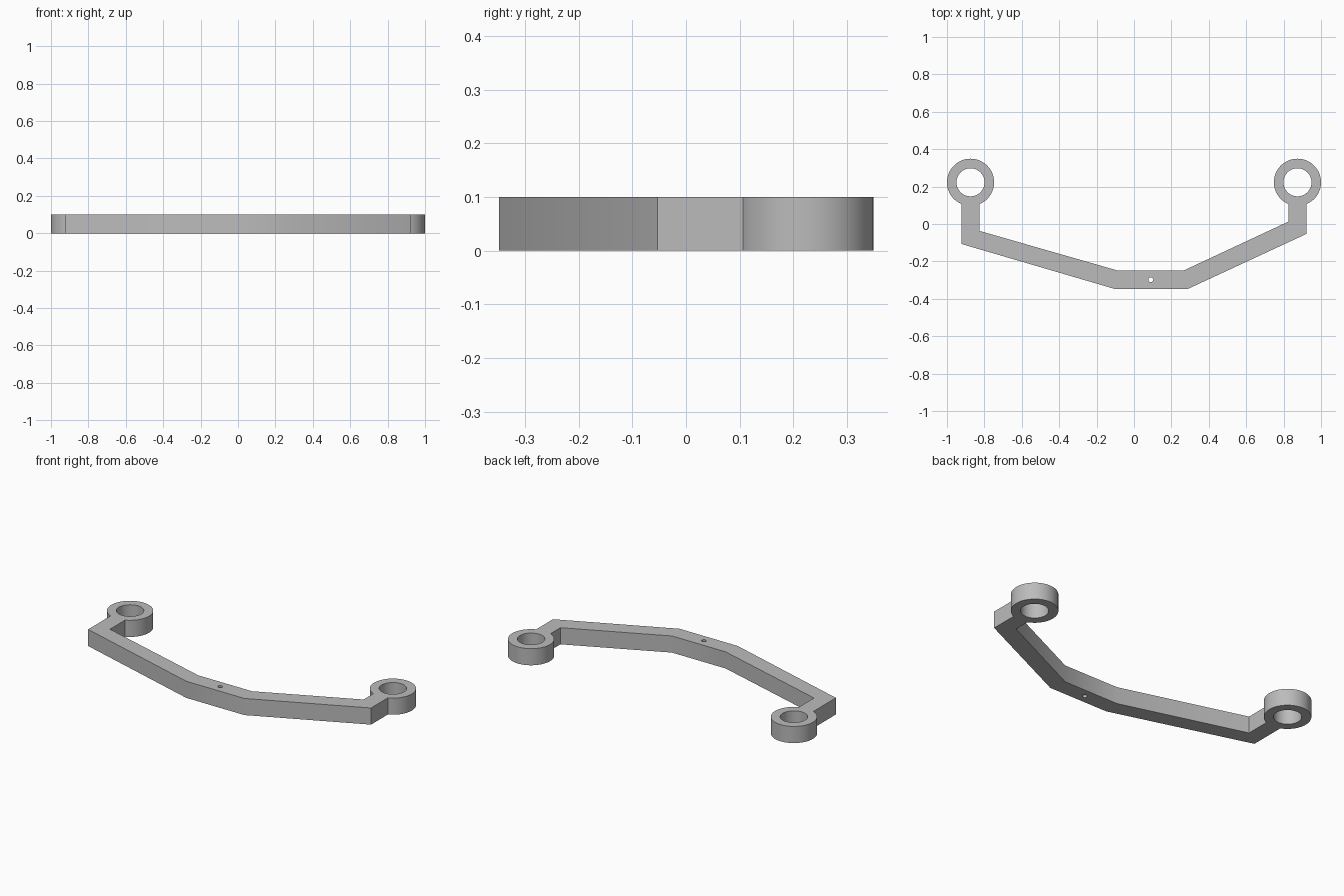
import bpy
import bmesh
from math import asin, cos, pi, sin

cube = bpy.data.objects.get("Cube")
if cube:
    bpy.data.objects.remove(cube, do_unlink=True)

THICK = 0.1
EYE_X, EYE_Y = 0.874, 0.223      # centres of the end rings
EYE_R, BORE_R = 0.126, 0.075
NECK = 0.048                     # half width of the necks below the rings
PIN_R = 0.013


def arc(cx, cy, r, start, sweep, n):
    """Points along a counter-clockwise arc."""
    return [(cx + r * cos(start + sweep * i / n),
             cy + r * sin(start + sweep * i / n)) for i in range(n + 1)]


def circle(cx, cy, r, n):
    return arc(cx, cy, r, 0, 2 * pi, n)[:-1]


def eye(cx):
    """Outer arc of a ring, open where the neck joins it."""
    gap = asin(NECK / EYE_R)
    return arc(cx, EYE_Y, EYE_R, gap - pi / 2, 2 * (pi - gap), 60)


# Bracket outline, counter-clockwise, followed by the holes
outline = [(-0.922, -0.107), (-0.1, -0.348), (0.286, -0.348), (0.922, -0.053)]
outline += eye(EYE_X)
outline += [(0.826, 0.013), (0.267, -0.248), (-0.09, -0.248), (-0.826, -0.037)]
outline += eye(-EYE_X)
loops = [outline,
         circle(EYE_X, EYE_Y, BORE_R, 64),
         circle(-EYE_X, EYE_Y, BORE_R, 64),
         circle(0.09, -0.298, PIN_R, 32)]

# Fill the profile and extrude it to the plate thickness
curve = bpy.data.curves.new("bracket_profile", "CURVE")
curve.dimensions = "2D"
curve.fill_mode = "BOTH"
curve.extrude = THICK / 2
for points in loops:
    spline = curve.splines.new("POLY")
    spline.points.add(len(points) - 1)
    for p, (x, y) in zip(spline.points, points):
        p.co = (x, y, 0, 1)
    spline.use_cyclic_u = True
bracket = bpy.data.objects.new("bracket", curve)
bpy.context.collection.objects.link(bracket)
bpy.ops.object.select_all(action="DESELECT")
bracket.select_set(True)
bpy.context.view_layer.objects.active = bracket
bpy.ops.object.convert(target="MESH")
bracket = bpy.context.object

# Weld caps to walls and stand the plate on the ground
bm = bmesh.new()
bm.from_mesh(bracket.data)
bmesh.ops.remove_doubles(bm, verts=bm.verts, dist=0.0002)
bmesh.ops.recalc_face_normals(bm, faces=bm.faces)
bmesh.ops.translate(bm, verts=bm.verts, vec=(0, 0, THICK / 2))
bm.to_mesh(bracket.data)
bm.free()
bracket.data.name = "bracket"
bpy.ops.object.shade_smooth_by_angle()

# Plain grey material
grey = bpy.data.materials.new("grey")
grey.use_nodes = True
colour = (0.5, 0.5, 0.5, 1)
grey.diffuse_color = colour
grey.node_tree.nodes["Principled BSDF"].inputs["Base Color"].default_value = colour
bracket.data.materials.clear()
bracket.data.materials.append(grey)
